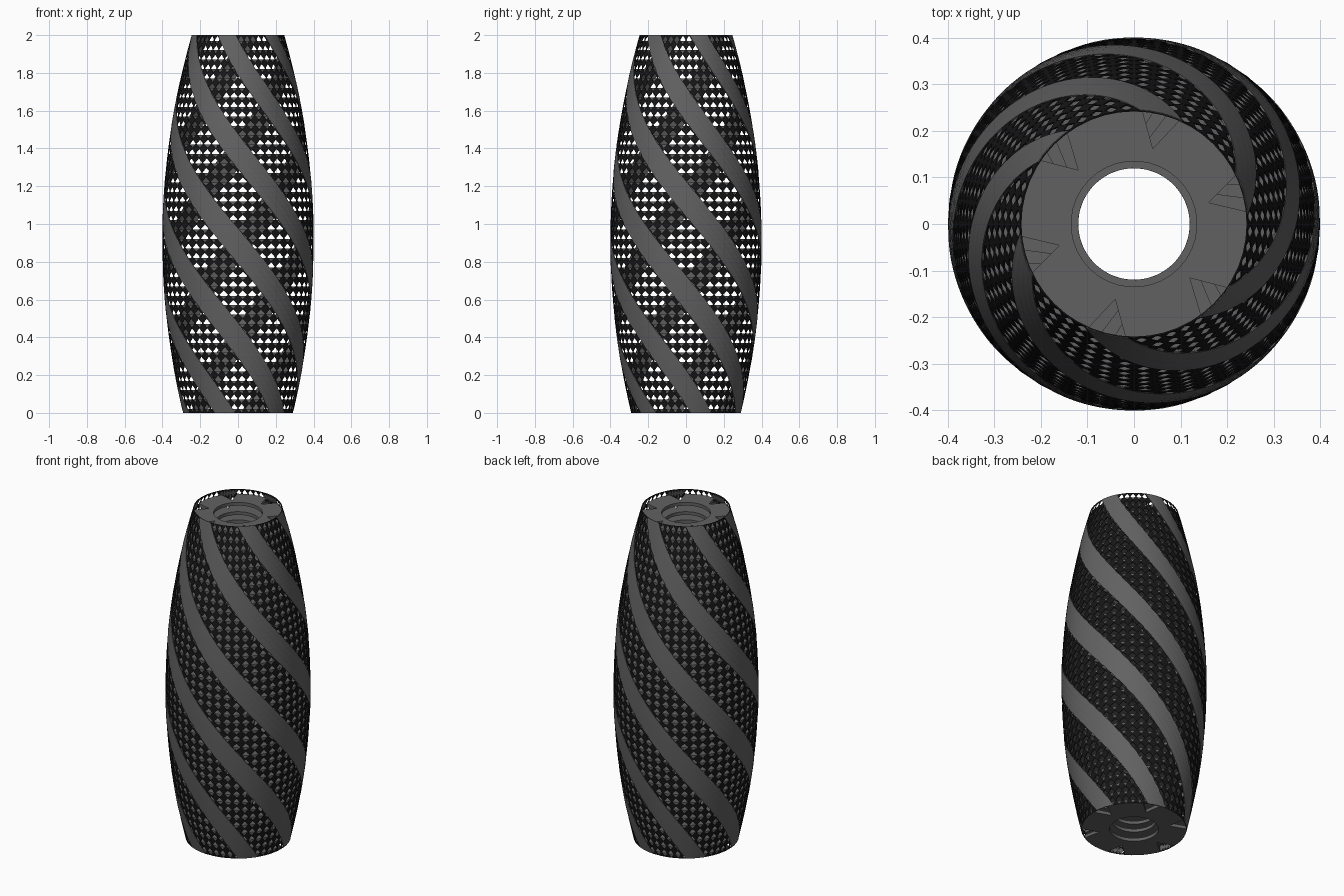
import bpy, bmesh
from math import radians, sin, cos

if "Cube" in bpy.data.objects:
    bpy.data.objects.remove(bpy.data.objects["Cube"], do_unlink=True)

HEIGHT = 2.0
COLUMNS, ROWS = 48, 40      # perforation grid
RIBS, TWIST = 6, 120        # spiral bands, degrees of twist per unit height
BAND_HALF = 11              # half width of a band in degrees
SPACING = 360 / RIBS
STEP_A, STEP_Z = 360 / COLUMNS, HEIGHT / ROWS
FLOOR = 0.02                # floor thickness


def make_material(name, value):
    mat = bpy.data.materials.new(name)
    mat.use_nodes = True
    mat.diffuse_color = (value, value, value, 1)
    mat.node_tree.nodes["Principled BSDF"].inputs["Base Color"].default_value = mat.diffuse_color
    return mat


GREY = make_material("dark_grey", 0.12)
BLACK = make_material("near_black", 0.008)


def radius(z):
    """Barrel profile."""
    return 0.4 - 0.1316 * (z - 0.914) ** 2


def polar(r, degrees, z):
    a = radians(degrees)
    return (r * cos(a), r * sin(a), z)


def band_angle(z):
    return 16 + TWIST * (HEIGHT - z)


def finish(bm, name, material, thickness):
    """Turn the sheet into an object and thicken it behind its faces."""
    mesh = bpy.data.meshes.new(name)
    bm.to_mesh(mesh)
    bm.free()
    mesh.materials.append(material)
    obj = bpy.data.objects.new(name, mesh)
    bpy.context.collection.objects.link(obj)
    mod = obj.modifiers.new("thickness", 'SOLIDIFY')
    mod.thickness = thickness
    mod.offset = -1


# Perforated black shell: one diamond hole per cell
bm = bmesh.new()
grid = [[bm.verts.new(polar(radius(i * STEP_Z), j * STEP_A, i * STEP_Z))
         for j in range(COLUMNS)] for i in range(ROWS + 1)]
for i in range(ROWS):
    zc = (i + 0.5) * STEP_Z
    for j in range(COLUMNS):
        ac = (j + 0.5) * STEP_A
        k = (j + 1) % COLUMNS
        corners = [grid[i][j], grid[i][k], grid[i + 1][k], grid[i + 1][j]]
        hole = []
        for da, dz in ((0, -1), (1, 0), (0, 1), (-1, 0)):
            z = zc + dz * 0.45 * STEP_Z
            r = radius(z) * (cos(radians(STEP_A / 2)) if da == 0 else 1)
            hole.append(bm.verts.new(polar(r, ac + da * 0.45 * STEP_A, z)))
        for s in range(4):
            bm.faces.new((corners[s], corners[(s + 1) % 4], hole[s]))
            bm.faces.new((corners[s], hole[s], hole[s - 1]))
finish(bm, "perforated_shell", BLACK, 0.003)

# Spiral bands: solid grey strips over the shell
LEVELS = 80
for n in range(RIBS):
    bm = bmesh.new()
    previous = None
    for i in range(LEVELS + 1):
        z = HEIGHT * i / LEVELS
        row = [bm.verts.new(polar(radius(z) + 0.001, band_angle(z) + n * SPACING + t * BAND_HALF / 2, z))
               for t in range(-2, 3)]
        if previous:
            for s in range(4):
                bm.faces.new((previous[s], previous[s + 1], row[s + 1], row[s]))
        previous = row
    finish(bm, f"spiral_band_{n + 1}", GREY, 0.004)


def add_floor(bm, z, bore):
    """Flat ring with a triangular notch behind each band."""
    outer_r = radius(z) - 0.006
    start = band_angle(z) - 3.6
    inner, outer = [], []
    for n in range(RIBS):
        for a in range(-10, 50, 10):
            angle = start + n * SPACING + a
            r = radius(z) * 0.66 if a == 0 else outer_r
            inner.append(bm.verts.new(polar(bore, angle, z)))
            outer.append(bm.verts.new(polar(r, angle, z)))
    for s in range(len(inner)):
        bm.faces.new((inner[s - 1], outer[s - 1], outer[s], inner[s]))


# Stack of floors, one per row of holes; the two end floors have a wider bore
end_floors, inner_floors = bmesh.new(), bmesh.new()
for i in range(ROWS):
    top = i * STEP_Z + FLOOR
    if i in (0, ROWS - 1):
        add_floor(end_floors, top, 0.135)
    else:
        add_floor(inner_floors, top, 0.12)
finish(end_floors, "end_floors", GREY, FLOOR)
finish(inner_floors, "inner_floors", GREY, FLOOR)
